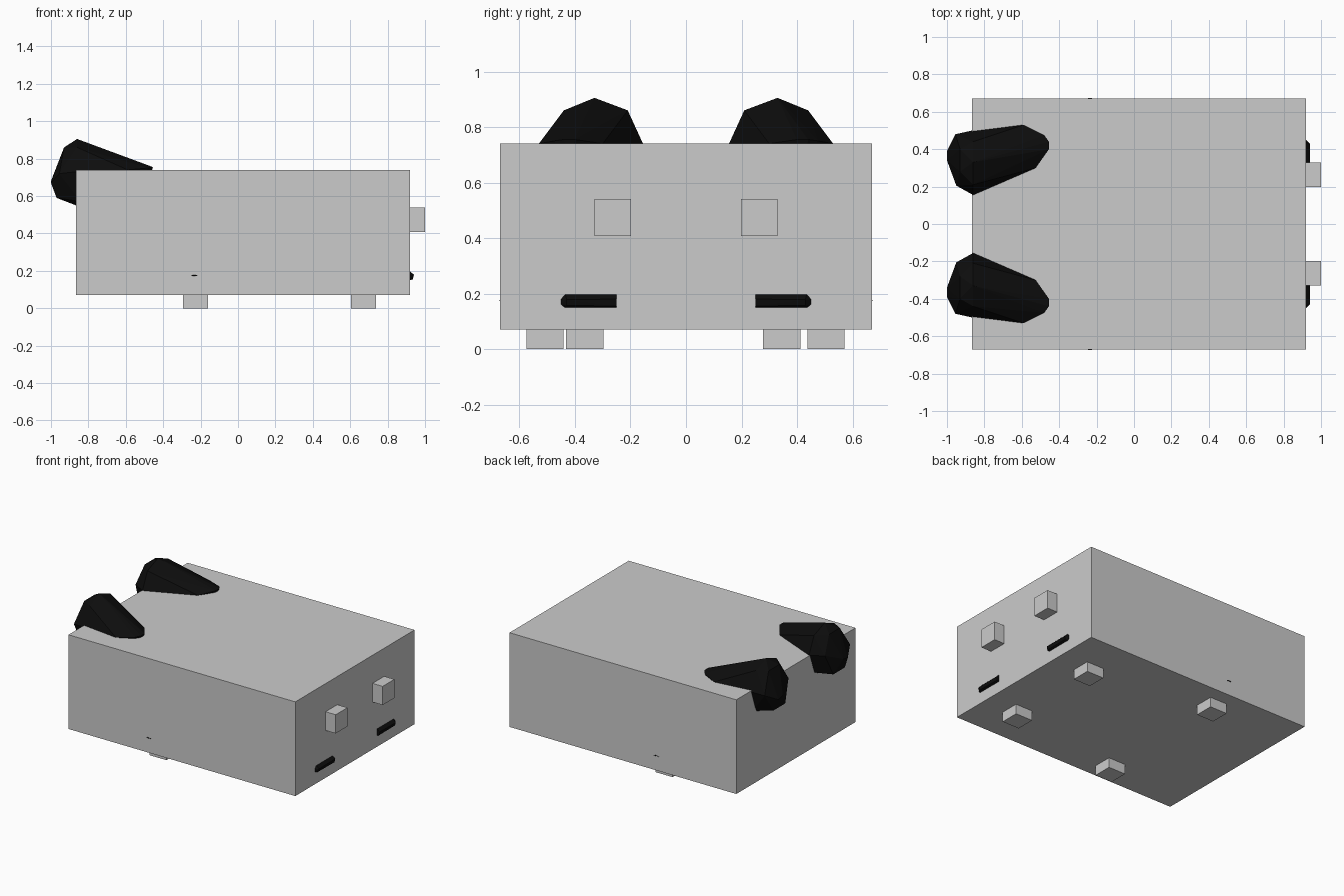
import bpy, bmesh

black = bpy.data.materials.new("black")
black.diffuse_color = (0.004, 0.004, 0.004, 1)


def box(name, lo, hi):
    bm = bmesh.new()
    bmesh.ops.create_cube(bm, size=1)
    for v in bm.verts:
        v.co = [(a + b) / 2 + c * (b - a) for a, b, c in zip(lo, hi, v.co)]
    return finish(name, bm)


def hull(name, points, side):
    # faceted convex lump, mirrored across y by side = +1 / -1
    bm = bmesh.new()
    for x, y, z in points:
        bm.verts.new((x, y * side, z))
    res = bmesh.ops.convex_hull(bm, input=bm.verts[:])
    loose = [v for v in bm.verts if not v.link_faces]
    bmesh.ops.delete(bm, geom=loose, context='VERTS')
    bmesh.ops.recalc_face_normals(bm, faces=bm.faces[:])
    ob = finish(name, bm)
    ob.data.materials.append(black)
    return ob


def finish(name, bm):
    me = bpy.data.meshes.new(name)
    bm.to_mesh(me)
    bm.free()
    ob = bpy.data.objects.new(name, me)
    bpy.context.collection.objects.link(ob)
    return ob


# Main block
box("body", (-0.865, -0.67, 0.07), (0.92, 0.67, 0.74))

# Four cube feet, partly sunk into the body
for name, x, y in (("front_foot_a", 0.67, 0.345), ("front_foot_b", 0.67, -0.365),
                   ("rear_foot_a", -0.228, 0.505), ("rear_foot_b", -0.228, -0.508)):
    box(name, (x - 0.067, y - 0.067, 0), (x + 0.067, y + 0.067, 0.134))

# Tapered lump: wide ring, blunt rear cap, narrow sunken end
lump = [(-0.86, 0.33, 0.905), (-0.86, 0.21, 0.86), (-0.86, 0.155, 0.74), (-0.85, 0.20, 0.60),
        (-0.84, 0.33, 0.54), (-0.84, 0.45, 0.57), (-0.865, 0.50, 0.73), (-0.86, 0.44, 0.86),
        (-0.93, 0.28, 0.86), (-0.93, 0.40, 0.86), (-0.95, 0.205, 0.74), (-0.955, 0.48, 0.72),
        (-0.97, 0.27, 0.59), (-0.97, 0.40, 0.59), (-1.0, 0.34, 0.68), (-1.0, 0.39, 0.67),
        (-0.455, 0.44, 0.755), (-0.455, 0.40, 0.755), (-0.525, 0.30, 0.74),
        (-0.48, 0.475, 0.75), (-0.59, 0.53, 0.74),
        (-0.50, 0.42, 0.60), (-0.60, 0.50, 0.60), (-0.60, 0.32, 0.60)]

# Low slot pad with a chamfered outer end
slot = [(0.90, 0.25, 0.15), (0.90, 0.25, 0.197), (0.92, 0.25, 0.15), (0.92, 0.25, 0.197),
        (0.94, 0.25, 0.18), (0.935, 0.25, 0.155), (0.90, 0.43, 0.15), (0.90, 0.43, 0.197),
        (0.92, 0.437, 0.15), (0.92, 0.435, 0.197), (0.94, 0.43, 0.178), (0.935, 0.43, 0.157),
        (0.92, 0.45, 0.18), (0.92, 0.45, 0.16)]

# Tiny side sliver
sliver = [(-0.255, 0.66, 0.17), (-0.215, 0.66, 0.17), (-0.245, 0.66, 0.178), (-0.22, 0.66, 0.178),
          (-0.255, 0.671, 0.172), (-0.215, 0.671, 0.172), (-0.235, 0.674, 0.175),
          (-0.245, 0.671, 0.177), (-0.22, 0.671, 0.177)]

for side, tag in ((1, "left"), (-1, "right")):
    s = sorted((side * 0.198, side * 0.33))
    box("end_cube_" + tag, (0.866, s[0], 0.407), (1.0, s[1], 0.54))
    hull("rear_lump_" + tag, lump, side)
    hull("slot_pad_" + tag, slot, side)
    hull("side_sliver_" + tag, sliver, side)
